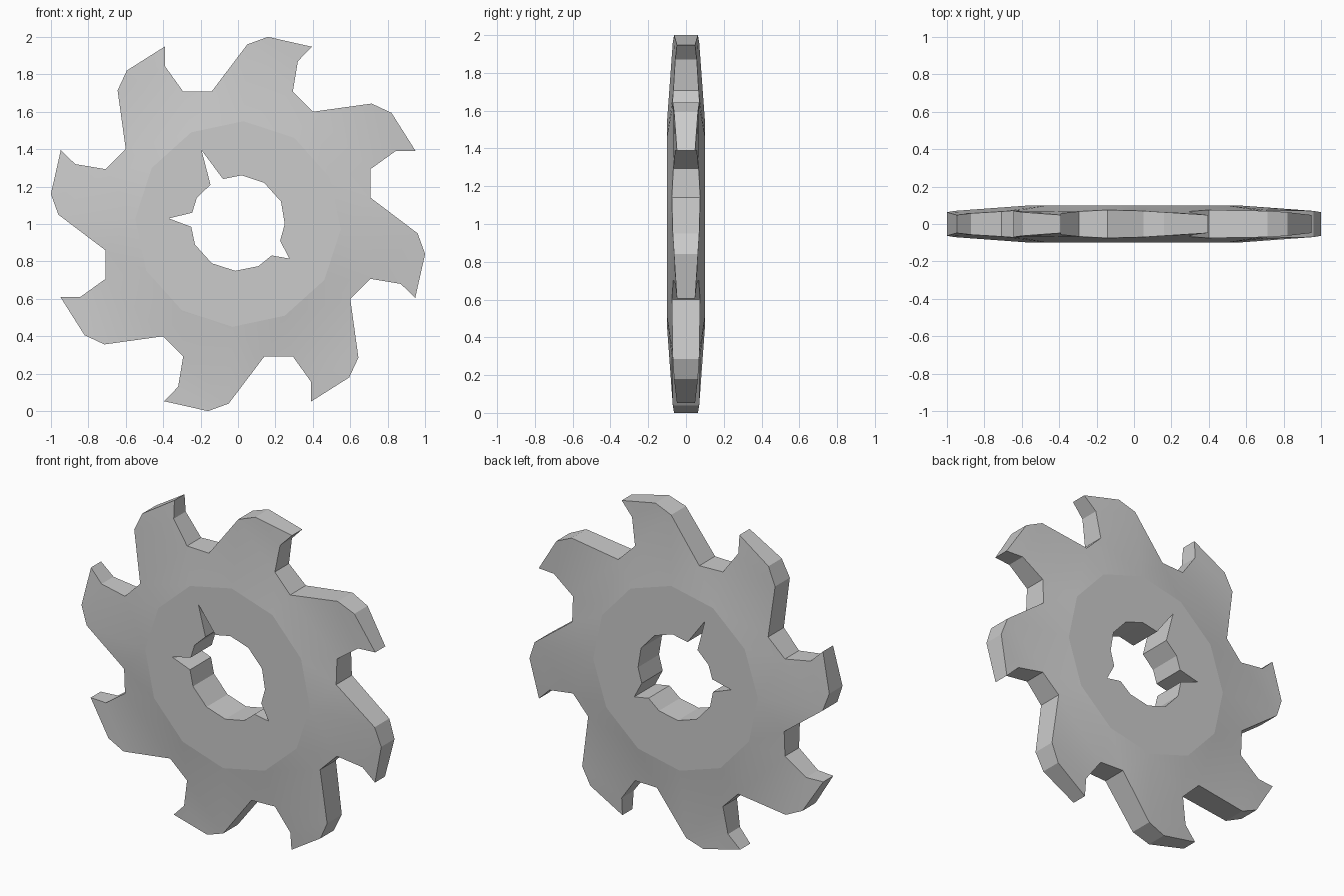
import bpy, bmesh
from math import sin, cos, radians

if "Cube" in bpy.data.objects:
    bpy.data.objects.remove(bpy.data.objects["Cube"])

TEETH = 8
# One hooked tooth: x, z (relative to the centre), half thickness
tooth = [(.05, .96, .07), (.16, 1.0, .063), (.395, .947, .048),
         (.32, .87, .057), (.293, .707, .067), (.40, .60, .075)]
# Hub edge: raised twelve-sided plateau
hub = [(.55 * sin(radians(3 + 30 * i)), .55 * cos(radians(3 + 30 * i)), .1)
       for i in range(12)]
# Bore with three pointed notches
bore = [(.02, .26), (.14, .22), (.23, .12), (.25, 0), (.225, -.09), (.275, -.185),
        (.18, -.168), (.11, -.225), (-.015, -.25), (-.14, -.21), (-.23, -.11),
        (-.25, -.015), (-.37, .03), (-.245, .06), (-.22, .14), (-.147, .21),
        (-.195, .395), (-.08, .24)]
bore = [(x, z, .1) for x, z in bore]

rim = []
for i in range(TEETH):
    a = radians(45 * i)
    rim += [(x * cos(a) + z * sin(a), z * cos(a) - x * sin(a), h) for x, z, h in tooth]

bm = bmesh.new()


def loop(points):
    verts = [bm.verts.new((x, 0, z + 1)) for x, z, h in points]
    n = len(verts)
    return verts, [bm.edges.new((verts[i], verts[(i + 1) % n])) for i in range(n)]


def side(sign):
    # Fill the flat layout, then push each loop out to its thickness
    loops = [loop(p) for p in (rim, hub, bore)]
    for a, b in ((0, 1), (1, 2)):
        bmesh.ops.triangle_fill(bm, use_beauty=True, use_dissolve=False,
                                normal=(0, -1, 0), edges=loops[a][1] + loops[b][1])
    for (verts, edges), points in zip(loops, (rim, hub, bore)):
        for v, p in zip(verts, points):
            v.co.y = sign * p[2]
    for e in loops[1][1]:
        e.smooth = False
    return loops


front, back = side(-1), side(1)

# Outer tooth walls and bore walls
for k in (0, 2):
    f, b = front[k][0], back[k][0]
    for i in range(len(f)):
        j = (i + 1) % len(f)
        bm.faces.new((f[i], f[j], b[j], b[i]))

bmesh.ops.recalc_face_normals(bm, faces=bm.faces)
mesh = bpy.data.meshes.new("toothed_cutter")
bm.to_mesh(mesh)
bm.free()
obj = bpy.data.objects.new("toothed_cutter", mesh)
bpy.context.collection.objects.link(obj)
bpy.context.view_layer.objects.active = obj
obj.select_set(True)
bpy.ops.object.shade_smooth_by_angle(angle=radians(20))
